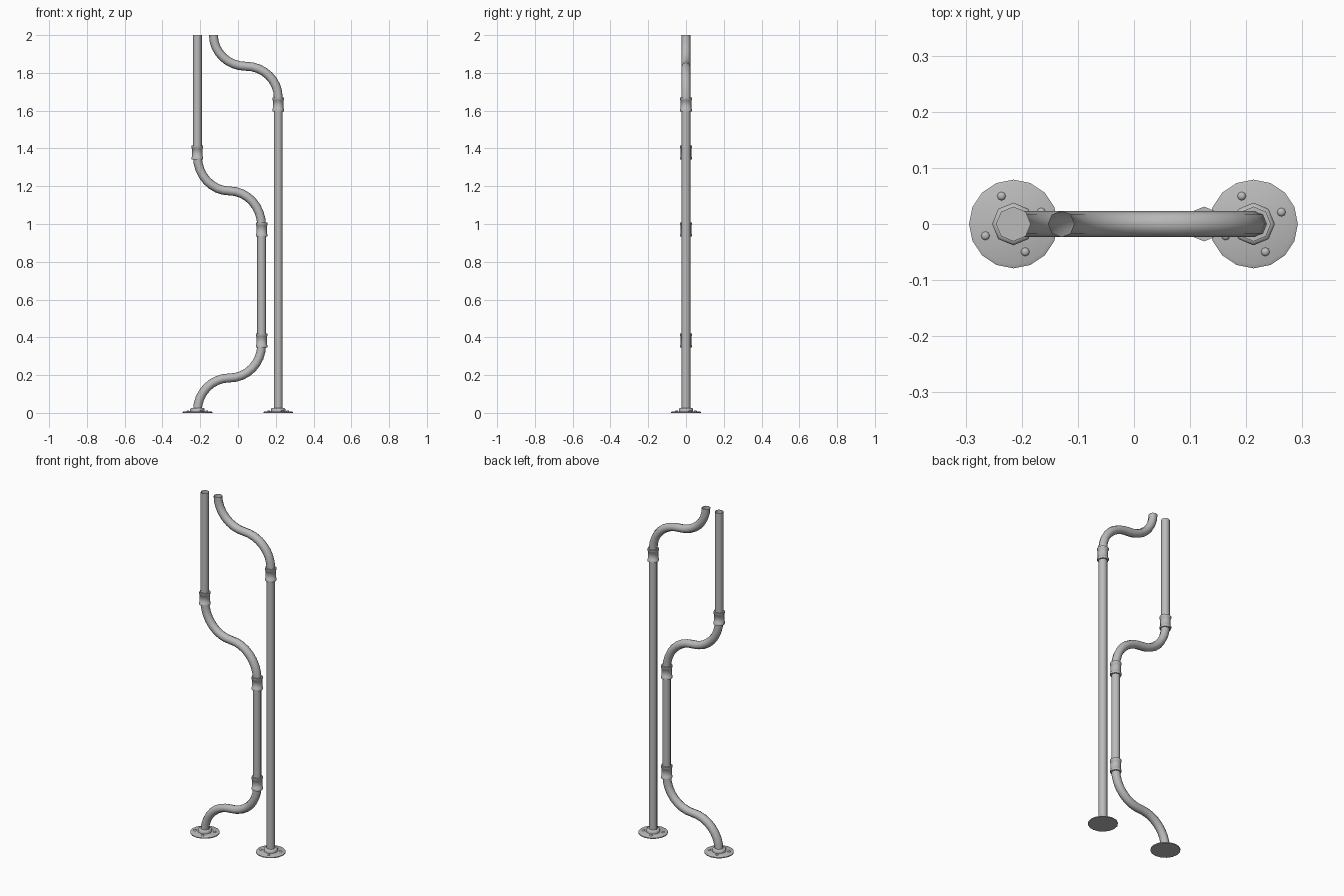
import bpy, bmesh, math
from mathutils import Vector

cube = bpy.data.objects.get("Cube")
if cube:
    bpy.data.objects.remove(cube)

steel = bpy.data.materials.new("grey steel")
steel.use_nodes = True
GREY = (0.5, 0.5, 0.5, 1)
steel.diffuse_color = GREY
steel.node_tree.nodes["Principled BSDF"].inputs["Base Color"].default_value = GREY

PIPE_R = 0.0235
LEFT_X, MID_X, RIGHT_X = -0.215, 0.125, 0.213
Y = Vector((0, 1, 0))


def finish(name, bm, angle=50):
    bmesh.ops.recalc_face_normals(bm, faces=bm.faces)
    mesh = bpy.data.meshes.new(name)
    bm.to_mesh(mesh)
    bm.free()
    mesh.materials.append(steel)
    obj = bpy.data.objects.new(name, mesh)
    bpy.context.collection.objects.link(obj)
    bpy.ops.object.select_all(action='DESELECT')
    obj.select_set(True)
    bpy.context.view_layer.objects.active = obj
    bpy.ops.object.shade_smooth_by_angle(angle=math.radians(angle))
    return obj


def skin(bm, rings):
    for a, b in zip(rings, rings[1:]):
        for i in range(len(a)):
            j = (i + 1) % len(a)
            bm.faces.new((a[i], a[j], b[j], b[i]))


def pipe(name, path, sides=8):
    """Open tube swept along a path in the xz plane."""
    bm, rings = bmesh.new(), []
    pts = [Vector((x, 0, z)) for x, z in path]
    for k, p in enumerate(pts):
        t = pts[min(k + 1, len(pts) - 1)] - pts[max(k - 1, 0)]
        if k in (0, len(pts) - 1):
            t = Vector((0, 0, 1))     # every pipe ends vertically
        n = Y.cross(t.normalized())
        angles = [math.tau * i / sides for i in range(sides)]
        rings.append([bm.verts.new(p + PIPE_R * (math.cos(a) * n + math.sin(a) * Y))
                      for a in angles])
    skin(bm, rings)
    return finish(name, bm)


def lathe(name, x, y, z, profile, sides):
    """Capped solid turned around a vertical axis from (radius, height) pairs."""
    bm = bmesh.new()
    rings = [[bm.verts.new((x + r * math.cos(math.tau * i / sides),
                            y + r * math.sin(math.tau * i / sides), z + h))
              for i in range(sides)] for r, h in profile]
    skin(bm, rings)
    bm.faces.new(rings[0])
    bm.faces.new(rings[-1])
    return finish(name, bm, 35 if sides > 8 else 50)


def s_bend(x0, z0, x1, z1, steps=8):
    """Two quarter turns joining two vertical pipes."""
    xm, zm = (x0 + x1) / 2, (z0 + z1) / 2
    quarter = [math.pi / 2 * i / steps for i in range(steps + 1)]
    low = [(xm + (x0 - xm) * math.cos(a), z0 + (zm - z0) * math.sin(a)) for a in quarter]
    high = [(xm + (x1 - xm) * math.sin(a), z1 + (zm - z1) * math.cos(a)) for a in quarter]
    return low + high[1:]


# Straight pipes
pipe("right_tall_pipe", [(RIGHT_X, 0.01), (RIGHT_X, 1.64)])
pipe("middle_pipe", [(MID_X, 0.38), (MID_X, 0.97)])
pipe("left_upper_pipe", [(LEFT_X, 1.38), (LEFT_X, 2.0)])

# Curved pipes
pipe("lower_bend", s_bend(LEFT_X, 0.01, MID_X, 0.36))
pipe("middle_bend", s_bend(MID_X, 0.99, LEFT_X, 1.36))
pipe("upper_bend", s_bend(RIGHT_X, 1.67, -0.13, 2.0))

# Couplings with raised rims
coupling = [(0.024, -0.037), (0.031, -0.037), (0.031, -0.024), (0.028, -0.021),
            (0.028, 0.021), (0.031, 0.024), (0.031, 0.037), (0.024, 0.037)]
for name, x, z in (("lower", MID_X, 0.383), ("middle", MID_X, 0.97),
                   ("left", LEFT_X, 1.378), ("right", RIGHT_X, 1.633)):
    lathe(name + "_coupling", x, 0, z, coupling, 8)

# Floor flanges with collar and bolts
for side, x in (("left", LEFT_X), ("right", RIGHT_X)):
    lathe(side + "_flange", x, 0, 0, [(0.079, 0), (0.079, 0.005), (0.072, 0.008)], 16)
    lathe(side + "_collar", x, 0, 0.007,
          [(0.038, 0), (0.038, 0.014), (0.033, 0.019)], 8)
    for i in range(4):
        a = math.radians(23 + 90 * i)
        lathe(f"{side}_bolt_{i + 1}", x + 0.054 * math.cos(a), 0.054 * math.sin(a), 0.007,
              [(0.008, 0), (0.007, 0.004), (0.003, 0.006)], 8)
